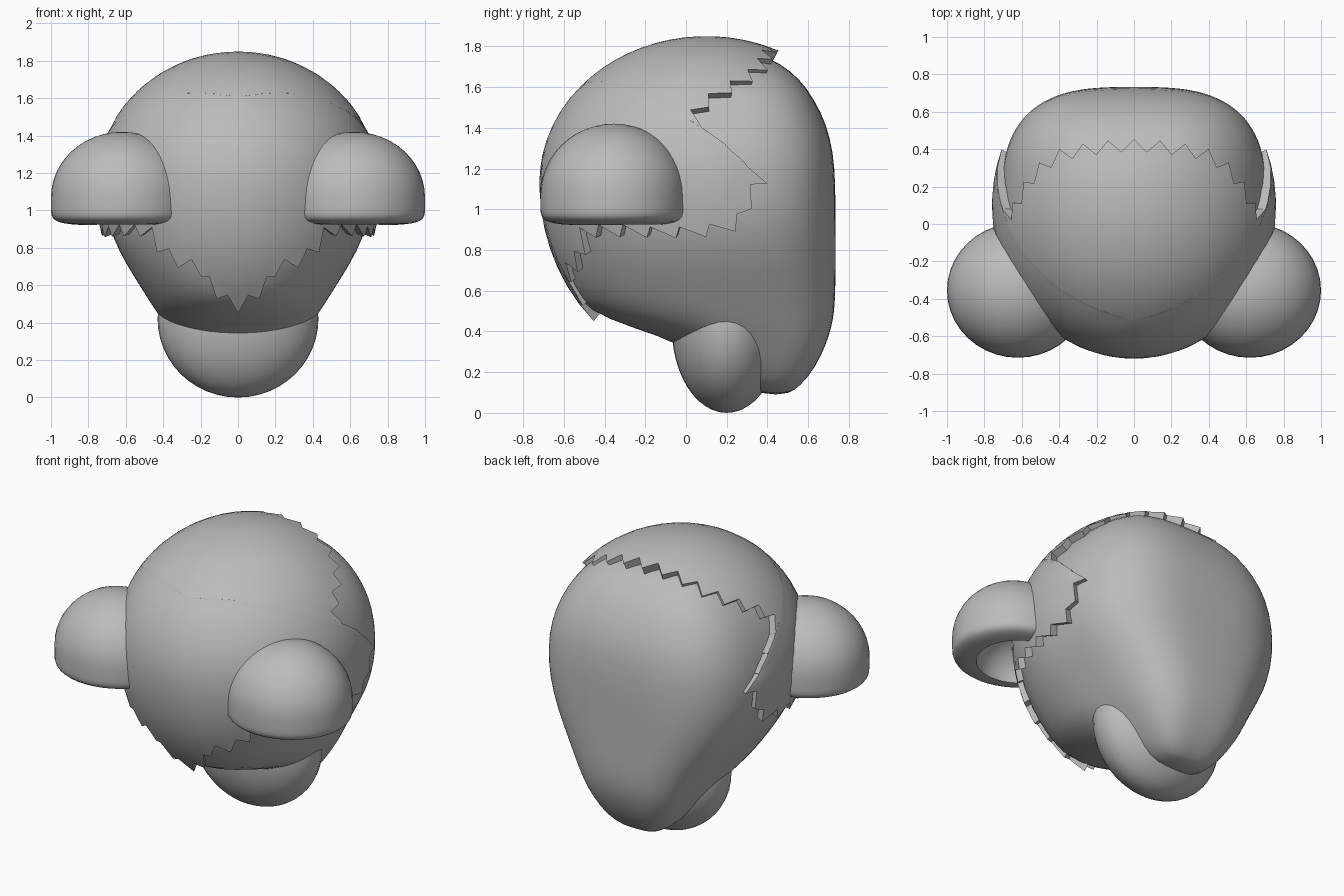
import bpy, bmesh, math
from mathutils import Vector

if "Cube" in bpy.data.objects:
    bpy.data.objects.remove(bpy.data.objects["Cube"])

grey = bpy.data.materials.new("plain grey")
grey.use_nodes = True
colour = (0.5, 0.5, 0.5, 1)
grey.diffuse_color = colour
grey.node_tree.nodes["Principled BSDF"].inputs["Base Color"].default_value = colour


def add_object(name, bm):
    bmesh.ops.recalc_face_normals(bm, faces=bm.faces)
    mesh = bpy.data.meshes.new(name)
    bm.to_mesh(mesh)
    bm.free()
    mesh.materials.append(grey)
    ob = bpy.data.objects.new(name, mesh)
    bpy.context.collection.objects.link(ob)
    return ob


def activate(ob):
    bpy.ops.object.select_all(action='DESELECT')
    ob.select_set(True)
    bpy.context.view_layer.objects.active = ob


def smooth(ob, angle=35):
    activate(ob)
    bpy.ops.object.shade_smooth_by_angle(angle=math.radians(angle))


def cut(ob, cutter):
    mod = ob.modifiers.new("cut", 'BOOLEAN')
    mod.operation, mod.solver, mod.object = 'DIFFERENCE', 'EXACT', cutter
    activate(ob)
    bpy.ops.object.modifier_apply(modifier=mod.name)
    bpy.data.objects.remove(cutter)


def ellipsoid(name, centre, radii, flat=None):
    """Ball scaled per axis; flat gives a shallow, squared-off underside depth."""
    bm = bmesh.new()
    bmesh.ops.create_uvsphere(bm, u_segments=40, v_segments=24, radius=1)
    for v in bm.verts:
        x, y, z = v.co
        h = z * radii[2] if z > 0 or flat is None else -flat * abs(z) ** 0.55
        if z < 0 and flat:
            k = (1 - abs(z) ** 4) ** 0.25 / max(math.sqrt(1 - z * z), 1e-4) if abs(z) < 0.999 else 1
            x, y = x * k, y * k
        v.co = Vector((x * radii[0], y * radii[1], h)) + Vector(centre)
    return add_object(name, bm)


def bore(name, radius, front, back):
    bm = bmesh.new()
    bmesh.ops.create_cone(bm, cap_ends=True, segments=48, radius1=radius, radius2=radius, depth=back - front)
    for v in bm.verts:
        x, y, z = v.co
        v.co = (x, z + (front + back) / 2, 1.06 + y)
    return add_object(name, bm)


# Body: stacked sections of (height, half width, front y, back y)
sections = [(.09, .10, .38, .50), (.13, .19, .25, .56), (.22, .27, .12, .635), (.34, .35, -.02, .69),
            (.42, .41, -.27, .715), (.50, .465, -.48, .73), (.62, .54, -.575, .735), (.78, .64, -.64, .735),
            (.95, .705, -.68, .735), (1.12, .72, -.69, .735), (1.28, .70, -.67, .725), (1.42, .65, -.61, .69),
            (1.54, .58, -.52, .63), (1.64, .49, -.41, .56), (1.72, .38, -.27, .46), (1.77, .24, -.1, .34)]
bm = bmesh.new()
rings = []
for z, w, front, back in sections:
    mid = front + (back - front) * 0.52
    ring = []
    for i in range(48):
        a = math.tau * i / 48
        c, s = math.cos(a), math.sin(a)
        p = 2 / 3 if s > 0 else 1
        reach = back - mid if s > 0 else mid - front
        ring.append(bm.verts.new((w * math.copysign(abs(c) ** p, c),
                                  mid + reach * math.copysign(abs(s) ** p, s), z)))
    rings.append(ring)
for lower, upper in zip(rings, rings[1:]):
    for i in range(48):
        j = (i + 1) % 48
        bm.faces.new((lower[i], lower[j], upper[j], upper[i]))
bm.faces.new(rings[0])
bm.faces.new(rings[-1])
body = add_object("body", bm)
mod = body.modifiers.new("round", 'SUBSURF')
mod.levels = 1
activate(body)
bpy.ops.object.modifier_apply(modifier=mod.name)

# Stepped round socket in the back
cut(body, bore("socket_rim", 0.205, 0.67, 0.9))
cut(body, bore("socket_hole", 0.17, 0.2, 0.9))
smooth(body)

# Face shell: right half of its edge as (angle from top, angle from front) in degrees
edge = [(0, 113), (34, 109), (44, 103), (52, 95), (59, 87), (66, 86), (75, 97), (82, 103), (89, 110),
        (96, 104), (103, 102), (105, 90), (106, 76), (107, 61), (112, 43), (126, 41), (141, 36),
        (151, 33), (164, 39), (180, 45)]


def direction(phi, theta):
    p, t = math.radians(phi), math.radians(theta)
    return Vector((math.sin(t) * math.sin(p), -math.cos(t), math.sin(t) * math.cos(p)))


def shell_point(d, scale=1):
    rz = 0.72 if d.z > 0 else 0.92
    return Vector((d.x * 0.76 * scale, 0.1 + d.y * 0.82 * scale, 1.13 + d.z * rz * scale))


guide = [direction(*e) for e in edge]
lengths = [0]
for a, b in zip(guide, guide[1:]):
    lengths.append(lengths[-1] + a.angle(b))
half = []
count = 44
for i in range(count + 1):
    s = lengths[-1] * i / count
    k = max(n for n in range(len(guide) - 1) if lengths[n] <= s + 1e-9)
    f = min((s - lengths[k]) / (lengths[k + 1] - lengths[k]), 1)
    half.append(guide[k].slerp(guide[k + 1], f))
outline = half + [Vector((-d.x, d.y, d.z)) for d in half[-2:0:-1]]

# Fan the shell out from a pole on the forehead to a toothed rim, then turn it inward
pole = Vector((0, -0.75, 0.66)).normalized()
bm = bmesh.new()
tip = bm.verts.new(shell_point(pole))
columns = []
for i, d in enumerate(outline):
    angle = pole.angle(d)
    reach = 1 + (0.045 if i % 2 == 0 else -0.045) / angle
    axis = (d - pole * pole.dot(d)).normalized()
    col = []
    for r in range(1, 15):
        t = angle * r / 14 * (1 + (reach - 1) * (r / 14) ** 8)
        col.append(bm.verts.new(shell_point(pole * math.cos(t) + axis * math.sin(t))))
    end = angle * reach
    col.append(bm.verts.new(shell_point(pole * math.cos(end) + axis * math.sin(end), 0.86)))
    columns.append(col)
for i, a in enumerate(columns):
    b = columns[(i + 1) % len(columns)]
    bm.faces.new((tip, a[0], b[0]))
    for r in range(len(a) - 1):
        bm.faces.new((a[r], a[r + 1], b[r + 1], b[r]))
smooth(add_object("face_shell", bm), 30)

# Hollow domed side pods
for side, label in ((1, "left"), (-1, "right")):
    pod = ellipsoid(label + "_pod", (side * 0.62, -0.355, 1.07), (0.38, 0.36, 0.35), flat=0.15)
    cut(pod, ellipsoid("pod_hollow", (side * 0.60, -0.34, 0.90), (0.26, 0.25, 0.24)))
    smooth(pod, 50)

# Rounded chin
smooth(ellipsoid("chin", (0, 0.2, 0.42), (0.43, 0.27, 0.42)))
